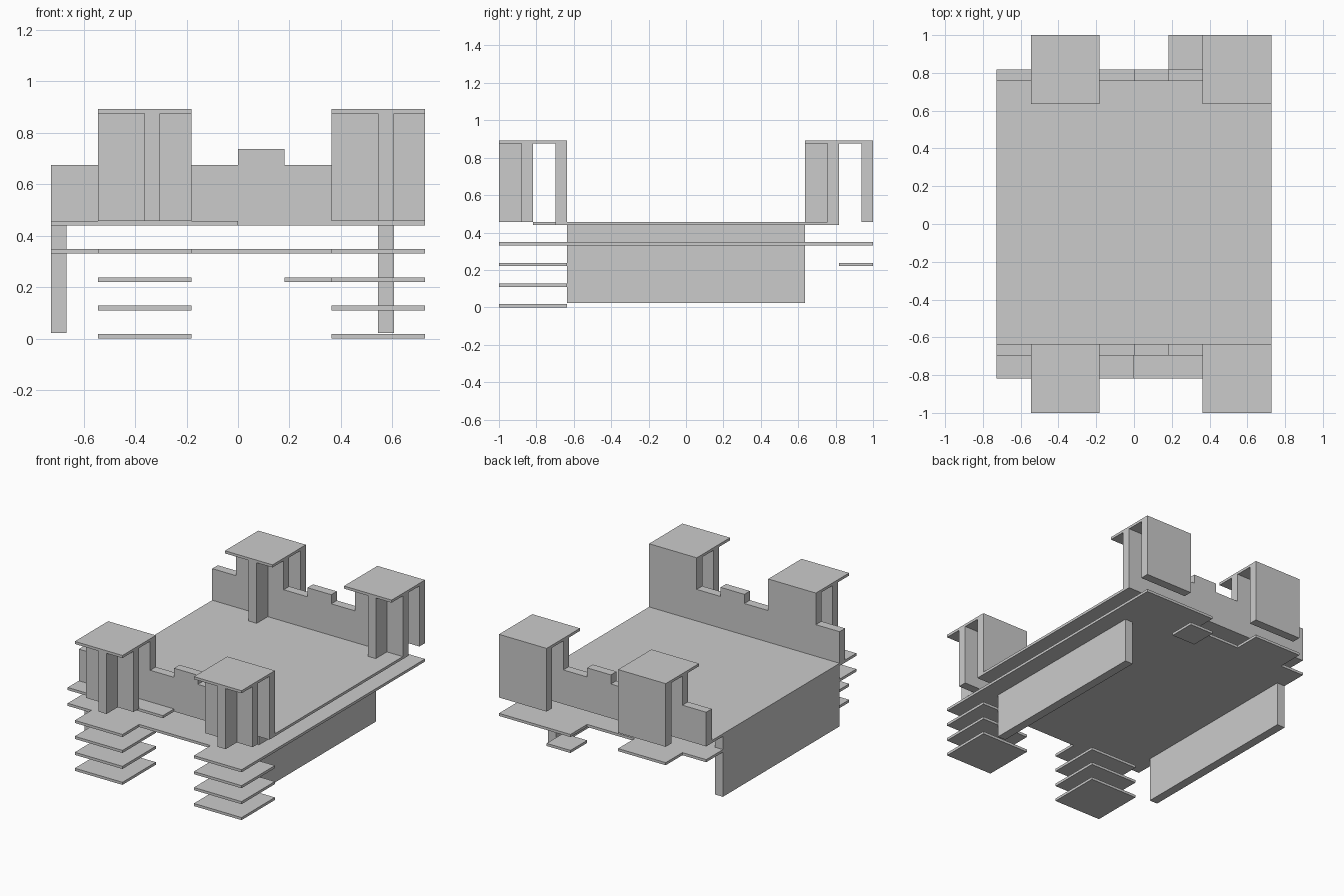
import bpy, bmesh
from mathutils import Vector

if "Cube" in bpy.data.objects:
    bpy.data.objects.remove(bpy.data.objects["Cube"])

U = 2 / 33          # plan grid: 24 cells wide, 33 cells deep
T = 0.018           # slab thickness
DECK = 0.457        # top of the deck
ROOF = 0.875        # underside of tower roofs
LEVEL = 0.11        # spacing of the lower slabs


def prism(name, pts, direction):
    """Extrude a closed planar outline along a direction."""
    me = bpy.data.meshes.new(name)
    bm = bmesh.new()
    face = bm.faces.new([bm.verts.new(p) for p in pts])
    ext = bmesh.ops.extrude_face_region(bm, geom=[face], use_keep_orig=True)
    moved = [g for g in ext["geom"] if isinstance(g, bmesh.types.BMVert)]
    bmesh.ops.translate(bm, verts=moved, vec=Vector(direction))
    bmesh.ops.recalc_face_normals(bm, faces=bm.faces)
    bm.to_mesh(me)
    bm.free()
    ob = bpy.data.objects.new(name, me)
    bpy.context.collection.objects.link(ob)
    return ob


def slab(name, outline, z0, z1):
    """Horizontal plate; outline in grid cells."""
    return prism(name, [(x * U, y * U, z0) for x, y in outline], (0, 0, z1 - z0))


def box(name, x0, x1, y0, y1, z0, z1):
    return slab(name, [(x0, y0), (x1, y0), (x1, y1), (x0, y1)], z0, z1)


# Deck, with a step in its front edge
slab("deck", [(-12, -13.5), (0, -13.5), (0, -11.5), (12, -11.5),
              (12, 13.5), (-12, 13.5)], DECK - T, DECK)

# Lower floor, jutting out below the towers and notched around the left support
slab("lower_floor", [
    (-12, -13.5), (-9, -13.5), (-9, -16.5), (-3, -16.5), (-3, -13.5), (6, -13.5),
    (6, -16.5), (12, -16.5), (12, 16.5), (3, 16.5), (3, 13.5), (-3, 13.5),
    (-3, 16.5), (-9, 16.5), (-9, 13.5), (-12, 13.5), (-12, 10.5), (-11, 10.5),
    (-11, -10.5), (-12, -10.5)], 3 * LEVEL, 3 * LEVEL + T)

# Long supports under the deck
box("left_support", -12, -11, -10.5, 10.5, 0.022, DECK - T)
box("right_support", 9, 10, -10.5, 10.5, 0.022, DECK - T)

# Battlement walls: stepped profile including the tall tower sections
LOW, MERLON = 0.675, 0.738
profile = [(-12, DECK), (12, DECK), (12, ROOF), (6, ROOF), (6, LOW), (3, LOW),
           (3, MERLON), (0, MERLON), (0, LOW), (-3, LOW), (-3, ROOF),
           (-9, ROOF), (-9, LOW), (-12, LOW)]
for name, y in (("front_wall", -11.5), ("back_wall", 12.5)):
    prism(name, [(x * U, y * U, z) for x, z in profile], (0, U, 0))

# Towers: cross wall, centre pier and roof
for side, x in (("left", -9), ("right", 6)):
    for end, y, cross in (("front", -16.5, -14.5), ("back", 10.5, 15.5)):
        n = f"{end}_{side}_tower"
        box(n + "_wall", x, x + 6, cross, cross + 1, DECK, ROOF)
        box(n + "_pier", x + 3, x + 4, y, y + 2, DECK, ROOF)
        box(n + "_roof", x, x + 6, y, y + 6, ROOF, ROOF + T)
    # Stacked plates below the front towers
    for i in range(3):
        box(f"{side}_base_plate_{i + 1}", x, x + 6, -16.5, -10.5,
            i * LEVEL, i * LEVEL + T)

# Small plate hanging below the back
box("back_small_plate", 3, 6, 13.5, 16.5, 2 * LEVEL, 2 * LEVEL + T)
